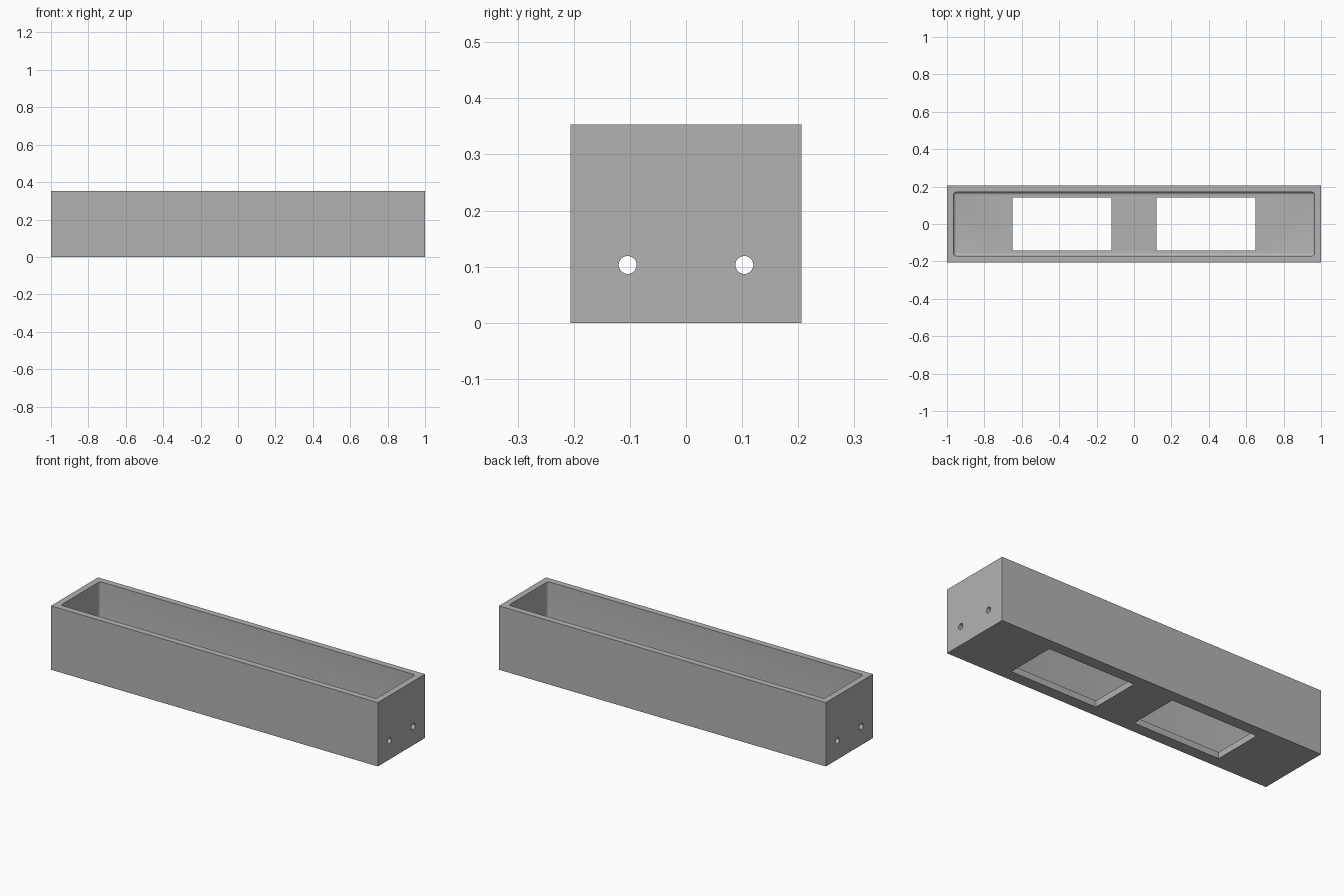
import bpy
import bmesh
import math
from mathutils import Matrix

cube = bpy.data.objects.get("Cube")
if cube:
    bpy.data.objects.remove(cube, do_unlink=True)

LENGTH, WIDTH, HEIGHT, WALL = 2.0, 0.412, 0.353, 0.035
FILLET = 0.016

grey = bpy.data.materials.new("plain grey")
grey.use_nodes = True
colour = (0.45, 0.45, 0.45, 1)
grey.diffuse_color = colour
grey.node_tree.nodes["Principled BSDF"].inputs["Base Color"].default_value = colour


def add_object(name, bm):
    mesh = bpy.data.meshes.new(name)
    bm.to_mesh(mesh)
    bm.free()
    mesh.materials.append(grey)
    obj = bpy.data.objects.new(name, mesh)
    bpy.context.collection.objects.link(obj)
    return obj


def box(name, x, y, z, round_radius=0.0):
    """Box from (min, max) ranges; optionally round all but its top edges."""
    size = [r[1] - r[0] for r in (x, y, z)]
    centre = [(r[0] + r[1]) / 2 for r in (x, y, z)]
    bm = bmesh.new()
    bmesh.ops.create_cube(bm, size=1, matrix=Matrix.Translation(centre) @ Matrix.Diagonal((*size, 1)))
    if round_radius:
        edges = [e for e in bm.edges if min(v.co.z for v in e.verts) < centre[2]]
        bmesh.ops.bevel(bm, geom=edges, offset=round_radius, segments=5,
                        profile=0.5, affect='EDGES')
    return add_object(name, bm)


def hole(name, y, z, radius):
    """Long rod along x that drills both end walls."""
    bm = bmesh.new()
    bmesh.ops.create_cone(bm, cap_ends=True, segments=32, radius1=radius, radius2=radius,
                          depth=LENGTH + 0.2,
                          matrix=Matrix.Translation((0, y, z)) @ Matrix.Rotation(math.pi / 2, 4, 'Y'))
    return add_object(name, bm)


# Outer shell
trough = box("trough", (-LENGTH / 2, LENGTH / 2), (-WIDTH / 2, WIDTH / 2), (0, HEIGHT))

# Inner cavity, open at the top, with rounded corners and floor edges
inner_x, inner_y = LENGTH / 2 - WALL, WIDTH / 2 - WALL
cutters = [box("cavity_cutter", (-inner_x, inner_x), (-inner_y, inner_y),
               (WALL, HEIGHT + 0.1), FILLET)]

# Two floor windows and two holes through both ends
for side in (-1, 1):
    span = sorted((side * 0.12, side * 0.65))
    cutters.append(box("window_cutter", span, (-0.142, 0.142), (-0.1, 0.1)))
    cutters.append(hole("hole_cutter", side * 0.104, 0.103, 0.016))

bpy.context.view_layer.objects.active = trough
for cutter in cutters:
    cutter.hide_render = True
    mod = trough.modifiers.new(cutter.name, 'BOOLEAN')
    mod.operation = 'DIFFERENCE'
    mod.solver = 'EXACT'
    mod.object = cutter
    bpy.ops.object.modifier_apply(modifier=mod.name)
    bpy.data.objects.remove(cutter, do_unlink=True)

bpy.ops.object.select_all(action='DESELECT')
trough.select_set(True)
bpy.ops.object.shade_smooth_by_angle(angle=math.radians(30))
